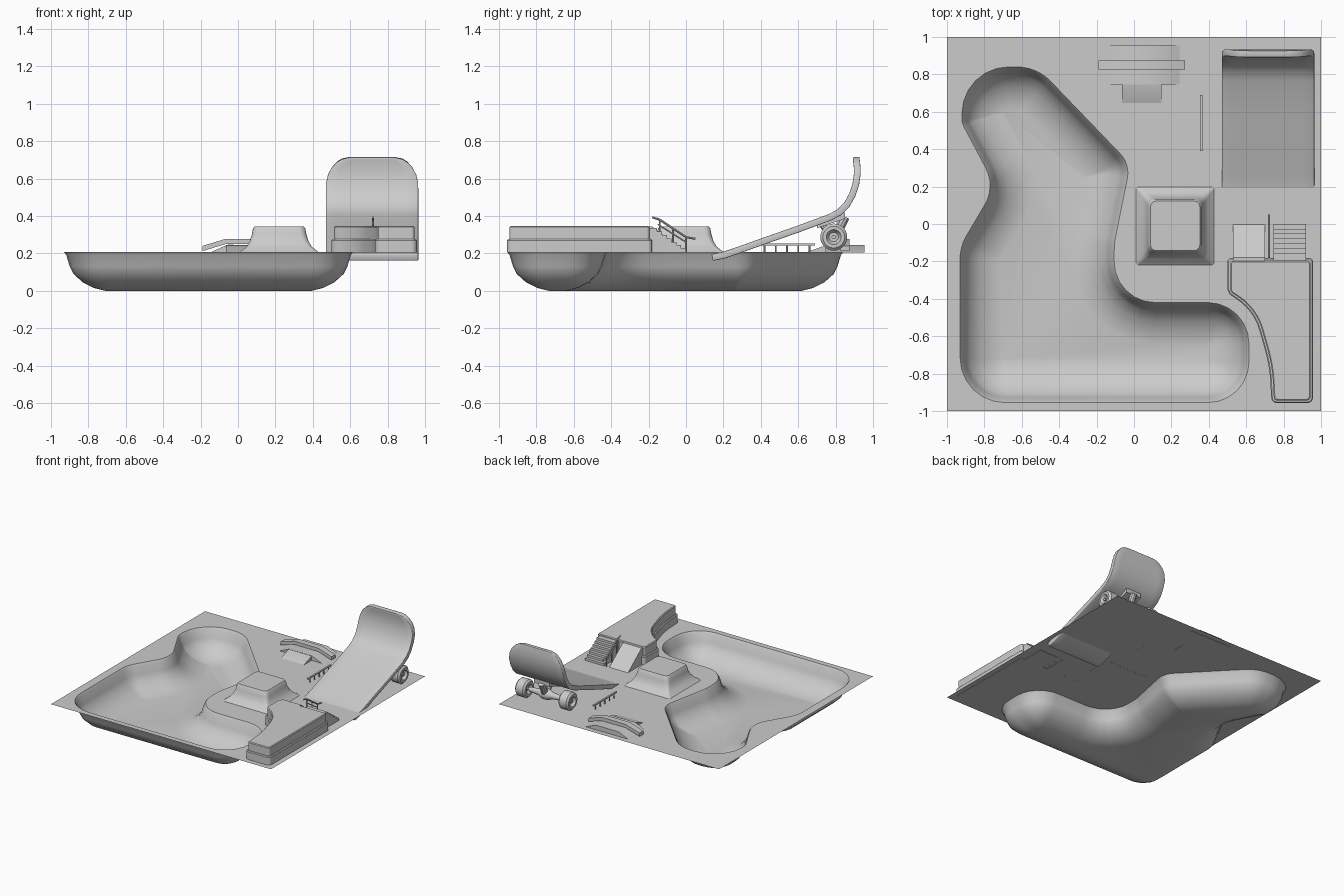
import bpy
import bmesh
from math import atan2, tan, cos, sin, pi, sqrt, radians
from mathutils import Vector, Matrix

if "Cube" in bpy.data.objects:
    bpy.data.objects.remove(bpy.data.objects["Cube"])

GROUND = 0.207
BASE = GROUND - 0.003

concrete = bpy.data.materials.new("concrete_grey")
concrete.use_nodes = True
concrete.diffuse_color = (0.6, 0.6, 0.6, 1)
concrete.node_tree.nodes["Principled BSDF"].inputs["Base Color"].default_value = (0.6, 0.6, 0.6, 1)


def add_object(name, bm, angle=35, fix_normals=True):
    if fix_normals:
        bmesh.ops.recalc_face_normals(bm, faces=bm.faces)
    mesh = bpy.data.meshes.new(name)
    bm.to_mesh(mesh)
    bm.free()
    mesh.shade_smooth()
    mesh.set_sharp_from_angle(angle=radians(angle))
    mesh.materials.append(concrete)
    obj = bpy.data.objects.new(name, mesh)
    bpy.context.collection.objects.link(obj)
    return obj


def loft(name, rings, start=True, end=True, angle=35, fix_normals=True):
    """Skin closed rings of equal length, with optional end caps."""
    bm = bmesh.new()
    loops = [[bm.verts.new(p) for p in ring] for ring in rings]
    n = len(loops[0])
    for low, high in zip(loops, loops[1:]):
        for i in range(n):
            j = (i + 1) % n
            bm.faces.new((low[i], low[j], high[j], high[i]))
    if start:
        bm.faces.new(loops[0][::-1])
    if end:
        bm.faces.new(loops[-1])
    return add_object(name, bm, angle, fix_normals)


def prism(name, points, vec):
    a = [Vector(p) for p in points]
    return loft(name, [a, [p + Vector(vec) for p in a]])


def box(name, lo, hi):
    (x, y, z), (X, Y, Z) = lo, hi
    return prism(name, [(x, y, z), (X, y, z), (X, Y, z), (x, Y, z)], (0, 0, Z - z))


def lathe(name, a, b, profile, n=10):
    """Revolve (position along a-b, radius) pairs around the line a-b."""
    a, b = Vector(a), Vector(b)
    turn = (b - a).to_track_quat('Z', 'Y')
    ring = [turn @ Vector((cos(2 * pi * i / n), sin(2 * pi * i / n), 0)) for i in range(n)]
    return loft(name, [[a.lerp(b, t) + p * r for p in ring] for t, r in profile])


def rod(name, a, b, r):
    return lathe(name, a, b, [(0, r), (1, r)])


def rounded(corners, d=0, n=6):
    """Round the corners of a counter-clockwise polygon inset by d."""
    v = [Vector(c[:2]) for c in corners]
    pts = []
    for i, p in enumerate(v):
        a = (p - v[i - 1]).normalized()
        b = (v[(i + 1) % len(v)] - p).normalized()
        turn = atan2(a.cross(b), a.dot(b))
        na, nb = Vector((-a.y, a.x)), Vector((-b.y, b.x))
        q = p + (na + nb) * d / (1 + na.dot(nb))
        side = 1 if turn > 0 else -1
        r = max(corners[i][2] - side * d, 0.015)
        first = q - a * r * tan(abs(turn) / 2)
        centre = first + na * r * side
        for j in range(n + 1):
            pts.append(centre + Matrix.Rotation(turn * j / n, 2) @ (first - centre))
    return pts


def ring_at(points, z):
    return [(p[0], p[1], z) for p in points]


# Sunken bowl
bowl_corners = [(-.93, -.955, .24), (.615, -.955, .22), (.615, -.42, .22), (-.11, -.42, .22),
                (-.105, -.1, .3), (-.02, .32, .15), (-.52, .84, .25), (-.92, .84, .25),
                (-.92, .54, .1), (-.74, .2, .2), (-.93, -.12, .25)]
bowl_profile = [(0, GROUND), (.012, .19), (.03, .13), (.05, .09), (.1, .045), (.16, .015), (.22, 0)]
loft("bowl", [ring_at(rounded(bowl_corners, d), z) for d, z in bowl_profile],
     start=False, angle=50, fix_normals=False)

# Ground slab with the bowl opening
bm = bmesh.new()
for loop in ([(-1, -1), (1, -1), (1, 1), (-1, 1)], rounded(bowl_corners)):
    verts = [bm.verts.new(p) for p in ring_at(loop, GROUND)]
    for i, vert in enumerate(verts):
        bm.edges.new((verts[i - 1], vert))
bmesh.ops.triangle_fill(bm, use_beauty=True, edges=bm.edges[:])
bm.normal_update()
for face in bm.faces:
    if face.normal.z < 0:
        face.normal_flip()
add_object("ground", bm, fix_normals=False)

# Flared pedestal
rings = []
for half, z, r in [(.212, BASE, .004), (.205, .211, .004), (.175, .235, .02), (.157, .265, .03),
                   (.146, .3, .035), (.14, .333, .035), (.132, .343, .03)]:
    square = [(.22 + sx * half, -.01 + sy * half, r) for sx, sy in ((-1, -1), (1, -1), (1, 1), (-1, 1))]
    rings.append(ring_at(rounded(square, 0, 4), z))
loft("pedestal", rings)

# Two-tier curved ledge
ledge = [(.957, -.957, .03), (.957, -.182, .02), (.5, -.182, .02), (.5, -.37, .05),
         (.64, -.46, .3), (.725, -.76, .8), (.735, -.957, .03)]
tiers = [(0, BASE), (0, .27), (.006, .276), (.014, .276), (.014, .34), (.02, .346)]
loft("ledge", [ring_at(rounded(ledge, d), z) for d, z in tiers])

# Bank and stairs behind the ledge
prism("bank", [(.53, -.2, BASE), (.53, 0, BASE), (.53, -.18, .343), (.53, -.2, .343)], (.17, 0, 0))
steps = 7
run, rise = .18 / steps, (.335 - GROUND) / steps
profile = [(.745, -.2, BASE), (.745, 0, BASE)]
for i in range(steps):
    profile += [(.745, -run * i, GROUND + rise * (i + 1)),
                (.745, -run * (i + 1), GROUND + rise * (i + 1))]
profile.append((.745, -.2, GROUND + rise * steps))
prism("stairs", profile, (.175, 0, 0))

# Stair handrail
path = [(.722, -.18, .393), (.722, -.14, .38), (.722, .0, .287), (.722, .05, .278)]
for a, b in zip(path, path[1:]):
    rod("handrail_top", a, b, .006)
rod("handrail_lower", (.722, -.15, .355), (.722, 0, .26), .004)
for y, top in ((-.14, .38), (-.07, .333), (0, .287)):
    rod("handrail_post", (.722, y, BASE), (.722, y, top), .005)

# Low box with side ramps, front ramp and arched beam
prism("ramp_box", [(-.15, .745, BASE), (-.06, .745, .245), (.15, .745, .245), (.25, .745, BASE)],
      (0, .21, 0))
prism("front_ramp", [(-.063, .64, BASE), (-.063, .76, BASE), (-.063, .76, .245), (-.063, .75, .245)],
      (.21, 0, 0))
arch = [(-.19, .212), (-.065, .25), (.15, .25), (.272, .212)]
outline = arch + [(x, z + .028) for x, z in arch[::-1]]
prism("grind_beam", [(x, .825, z) for x, z in outline], (0, .05, 0))
for x in (-.04, .13):
    box("beam_support", (x - .01, .835, BASE), (x + .01, .865, .26))

# Flat rail
box("flat_rail", (.353, .39, .242), (.367, .69, .252))
for i in range(5):
    y = .42 + .06 * i
    rod("flat_rail_post", (.36, y, BASE), (.36, y, .245), .005)

# Giant board used as a ramp
path = [(.14, .178), (.2, .19), (.26, .21), (.4, .26), (.6, .33), (.77, .393), (.82, .42),
        (.86, .46), (.89, .515), (.908, .57), (.915, .62), (.915, .66), (.912, .69), (.91, .705), (.909, .715)]
stations = [Vector(p) for p in path]
bm = bmesh.new()
rows = []
remaining = sum((b - a).length for a, b in zip(stations, stations[1:]))
for i, p in enumerate(stations):
    if i:
        remaining -= (p - stations[i - 1]).length
    t = max(0, 1 - max(remaining, 0) / .16)
    half = .117 + .13 * sqrt(max(0, 1 - t * t))
    rows.append([bm.verts.new((.717 + half * k / 4, p.x, p.y)) for k in range(-4, 5)])
for low, high in zip(rows, rows[1:]):
    for k in range(8):
        bm.faces.new((low[k], low[k + 1], high[k + 1], high[k]))
board = add_object("board_deck", bm, fix_normals=False)
solid = board.modifiers.new("thickness", 'SOLIDIFY')
solid.thickness = .036
solid.offset = 0
bevel = board.modifiers.new("soft_edge", 'BEVEL')
bevel.width = .004
bevel.segments = 2
bevel.limit_method = 'ANGLE'
bevel.angle_limit = radians(50)

# Truck and wheels under the raised end
AXLE_Y, AXLE_Z = .79, .287
tread = [(.25, .025), (.12, .034), (0, .04), (0, .058), (.15, .072),
         (.85, .072), (1, .058), (1, .04), (.88, .034), (.75, .025)]
for x in (.52, .914):
    lathe("wheel", (x - .045, AXLE_Y, AXLE_Z), (x + .045, AXLE_Y, AXLE_Z), tread, 28)
rod("axle", (.482, AXLE_Y, AXLE_Z), (.952, AXLE_Y, AXLE_Z), .012)
lathe("truck_hanger", (.57, AXLE_Y, AXLE_Z), (.864, AXLE_Y, AXLE_Z),
      [(0, .018), (.3, .026), (.42, .042), (.58, .042), (.7, .026), (1, .018)], 14)
prism("truck_baseplate", [(.647, .7, .335), (.647, .85, .385), (.647, .85, .42), (.647, .7, .362)],
      (.14, 0, 0))
rod("truck_kingpin", (.717, .85, .395), (.717, .8, .29), .026)
rod("truck_pivot", (.717, .73, .35), (.717, .78, .29), .018)
